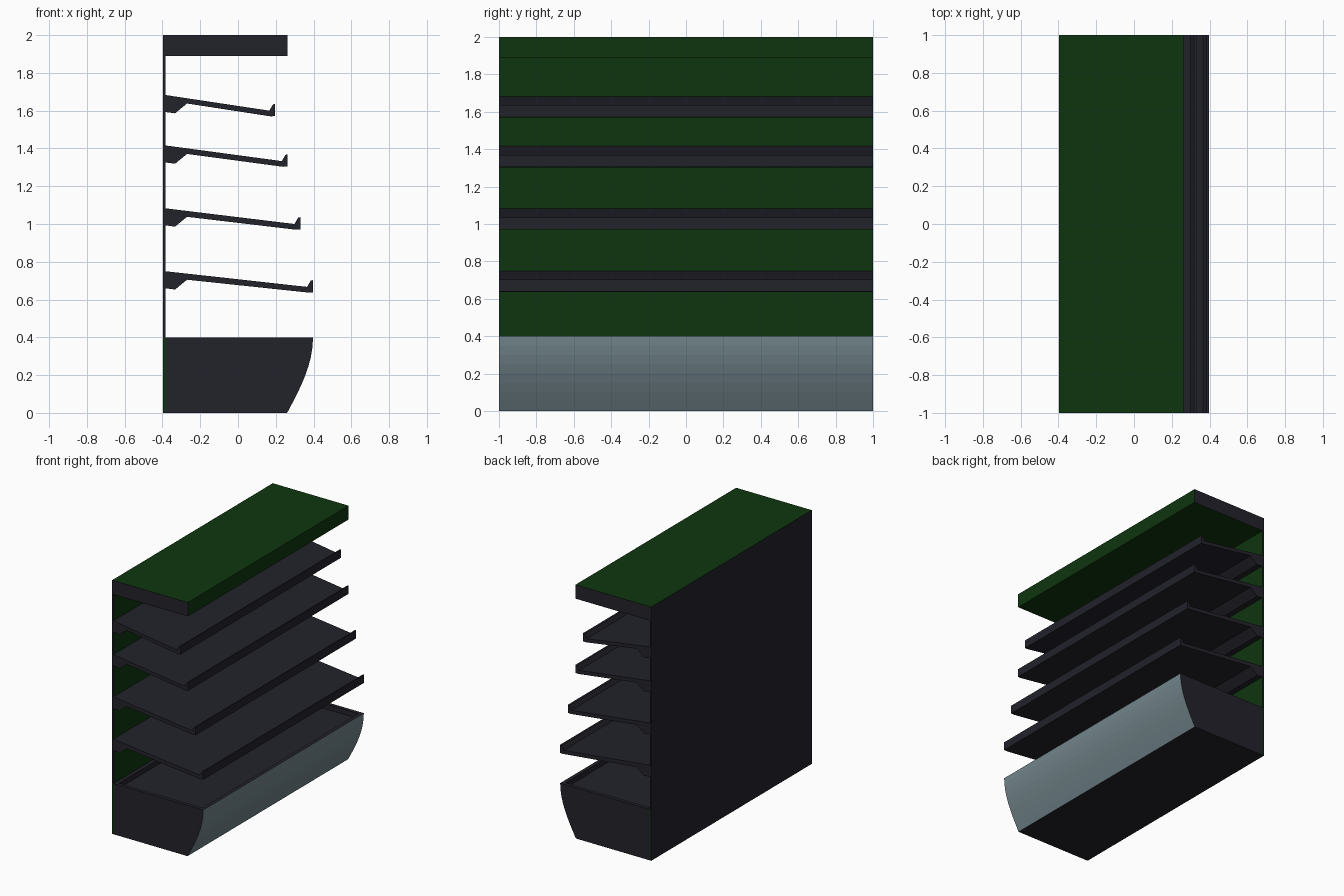
import bpy, bmesh, math
from mathutils import Vector

if "Cube" in bpy.data.objects:
    bpy.data.objects.remove(bpy.data.objects["Cube"])


def material(name, rgb):
    m = bpy.data.materials.new(name)
    m.diffuse_color = (*rgb, 1)
    m.use_nodes = True
    m.node_tree.nodes["Principled BSDF"].inputs["Base Color"].default_value = m.diffuse_color
    return m


DARK = material("dark_metal", (0.016, 0.016, 0.024))
GREEN = material("deep_green", (0.0045, 0.036, 0.0045))
GREY = material("blue_grey", (0.17, 0.235, 0.26))


def extrude_profile(name, profile, mats, rule=None, edit=None):
    """Extrude an (x, z) outline along the full 2 unit width."""
    bm = bmesh.new()
    face = bm.faces.new([bm.verts.new((x, -1, z)) for x, z in profile])
    ext = bmesh.ops.extrude_face_region(bm, geom=[face])
    verts = [v for v in ext["geom"] if isinstance(v, bmesh.types.BMVert)]
    bmesh.ops.translate(bm, verts=verts, vec=(0, 2, 0))
    bmesh.ops.recalc_face_normals(bm, faces=bm.faces)
    if rule:
        for f in bm.faces:
            f.material_index = rule(f)
    if edit:
        edit(bm)
    mesh = bpy.data.meshes.new(name)
    bm.to_mesh(mesh)
    bm.free()
    for m in mats:
        mesh.materials.append(m)
    obj = bpy.data.objects.new(name, mesh)
    bpy.context.collection.objects.link(obj)
    return obj


def box(x0, x1, z0, z1):
    return [(x0, z0), (x1, z0), (x1, z1), (x0, z1)]


BACK, WALL = -0.397, -0.385

# Back panel: green inside, dark rear, green ends on the lower part
extrude_profile("back_panel", box(BACK, WALL, 0.4, 1.89), [DARK, GREEN],
                lambda f: int(f.normal.x > 0.5))
extrude_profile("lower_back_panel", box(BACK, WALL, 0, 0.4), [DARK, GREEN],
                lambda f: int(abs(f.normal.y) > 0.5))

# Canopy: green with dark ends and rear
extrude_profile("canopy", box(BACK, 0.263, 1.89, 2.0), [DARK, GREEN],
                lambda f: int(abs(f.normal.y) < 0.5 and f.normal.x > -0.5))


# Base cabinet with curved grey front and a recessed tray on top
def sink_tray(bm):
    bm.faces.ensure_lookup_table()
    top = max(bm.faces, key=lambda f: f.normal.z)
    bmesh.ops.inset_region(bm, faces=[top], thickness=0.04)
    ext = bmesh.ops.extrude_face_region(bm, geom=[top])
    verts = [v for v in ext["geom"] if isinstance(v, bmesh.types.BMVert)]
    bmesh.ops.translate(bm, verts=verts, vec=(0, 0, -0.04))
    if top.is_valid:
        bmesh.ops.delete(bm, geom=[top], context="FACES_ONLY")


STEPS = 8
curve = [(0.26 + 0.137 * math.sin(math.pi / 2 * i / STEPS), 0.4 * i / STEPS)
         for i in range(STEPS + 1)]
extrude_profile("base_cabinet", [(WALL, 0)] + curve + [(WALL, 0.4)], [DARK, GREY],
                lambda f: int(f.normal.x > 0.5), sink_tray)

# Sloping shelves with a rear support and an upturned front lip
for i, (front, top) in enumerate([(0.397, 0.75), (0.33, 1.083),
                                  (0.263, 1.416), (0.197, 1.683)]):
    outline = [(WALL, 0), (front - 0.031, -0.083), (front - 0.012, -0.05),
               (front, -0.047), (front, -0.112), (front - 0.025, -0.113),
               (-0.27, -0.045), (-0.333, -0.097), (WALL, -0.09)]
    extrude_profile(f"shelf_{i + 1}", [(x, top + z) for x, z in outline], [DARK])
